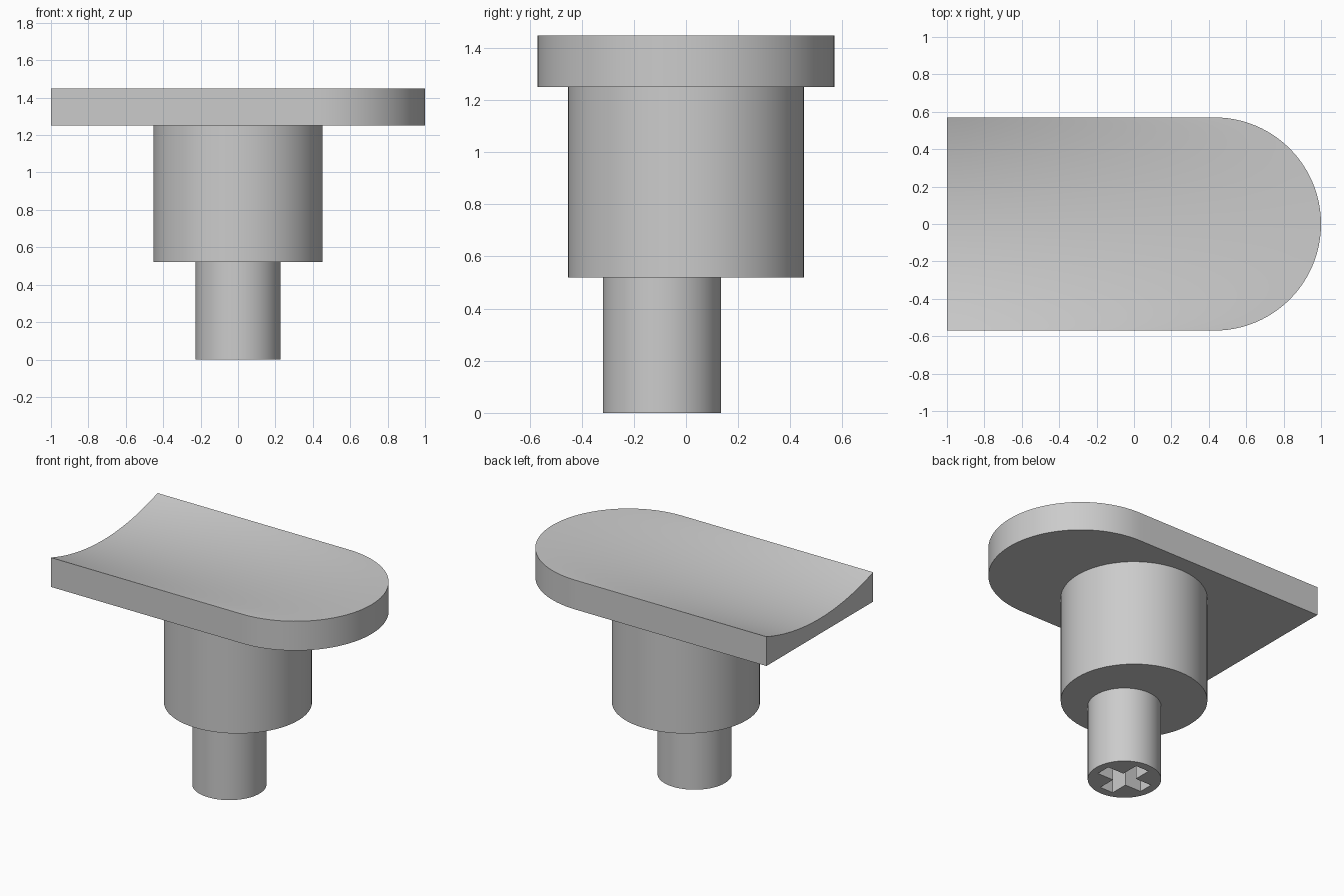
import bpy, bmesh, math

cube = bpy.data.objects.get("Cube")
if cube:
    bpy.data.objects.remove(cube, do_unlink=True)

grey = bpy.data.materials.new("light grey")
grey.use_nodes = True
colour = (0.6, 0.6, 0.6, 1)
grey.diffuse_color = colour
grey.node_tree.nodes["Principled BSDF"].inputs["Base Color"].default_value = colour


def finish(bm, name):
    """Turn a bmesh into a grey object, smooth with sharp edges kept."""
    bmesh.ops.recalc_face_normals(bm, faces=bm.faces[:])
    mesh = bpy.data.meshes.new(name)
    bm.to_mesh(mesh)
    bm.free()
    mesh.materials.append(grey)
    obj = bpy.data.objects.new(name, mesh)
    bpy.context.collection.objects.link(obj)
    bpy.ops.object.select_all(action='DESELECT')
    obj.select_set(True)
    bpy.context.view_layer.objects.active = obj
    bpy.ops.object.shade_smooth_by_angle(angle=math.radians(35))
    return obj


def ring(bm, points, z):
    """Closed loop of vertices at one height."""
    return [bm.verts.new((x, y, z)) for x, y in points]


def bridge(bm, low, high):
    n = len(low)
    for i in range(n):
        k = (i + 1) % n
        bm.faces.new((low[i], low[k], high[k], high[i]))


def circle(radius, cy=0, n=64):
    return [(radius * math.cos(2 * math.pi * i / n),
             cy + radius * math.sin(2 * math.pi * i / n)) for i in range(n)]


# Top plate: square left end, round right end, dish fading out to the right
half, left, centre = 0.57, -1.0, 0.43
bottom_z, top_z, dip = 1.25, 1.448, 0.095
columns, rows = 48, 16
bm = bmesh.new()
grid = []
for i in range(columns + 1):
    t = math.pi * i / columns
    y, right = -half * math.cos(t), centre + half * math.sin(t)
    sag = dip * math.sin(t) ** 2
    grid.append([bm.verts.new((left + (right - left) * j / rows, y,
                               top_z - sag * (1 - j / rows)))
                 for j in range(rows + 1)])
for a, b in zip(grid, grid[1:]):
    for j in range(rows):
        bm.faces.new((a[j], a[j + 1], b[j + 1], b[j]))
rim = grid[0][:-1] + [col[-1] for col in grid] + grid[-1][-2::-1]
rim += [col[0] for col in grid[-2:0:-1]]
base = ring(bm, [v.co.xy for v in rim], bottom_z)
bridge(bm, base, rim)
bm.faces.new(base)
finish(bm, "top_plate")

# Wide collar under the plate
bm = bmesh.new()
low, high = ring(bm, circle(0.453), 0.52), ring(bm, circle(0.453), bottom_z)
bridge(bm, low, high)
bm.faces.new(low)
bm.faces.new(high)
finish(bm, "collar")

# Narrow stem, set towards the front, with a cross socket in its foot
stem_y, stem_top, socket_top = -0.092, 0.52, 0.35
arm, width = 0.172, 0.05
quarter = [(arm, -width), (arm, width), (width, width)]
cross = []
for turn in range(4):
    cross += [(x, y + stem_y) for x, y in quarter]
    quarter = [(-y, x) for x, y in quarter]

bm = bmesh.new()
outer, inner = ring(bm, circle(0.227, stem_y), 0), ring(bm, cross, 0)
edges = [bm.edges.new((loop[i - 1], loop[i]))
         for loop in (outer, inner) for i in range(len(loop))]
bmesh.ops.triangle_fill(bm, edges=edges, use_beauty=True)
for loop, points, z in ((outer, circle(0.227, stem_y), stem_top),
                        (inner, cross, socket_top)):
    cap = ring(bm, points, z)
    bridge(bm, loop, cap)
    bm.faces.new(cap)
finish(bm, "stem")
